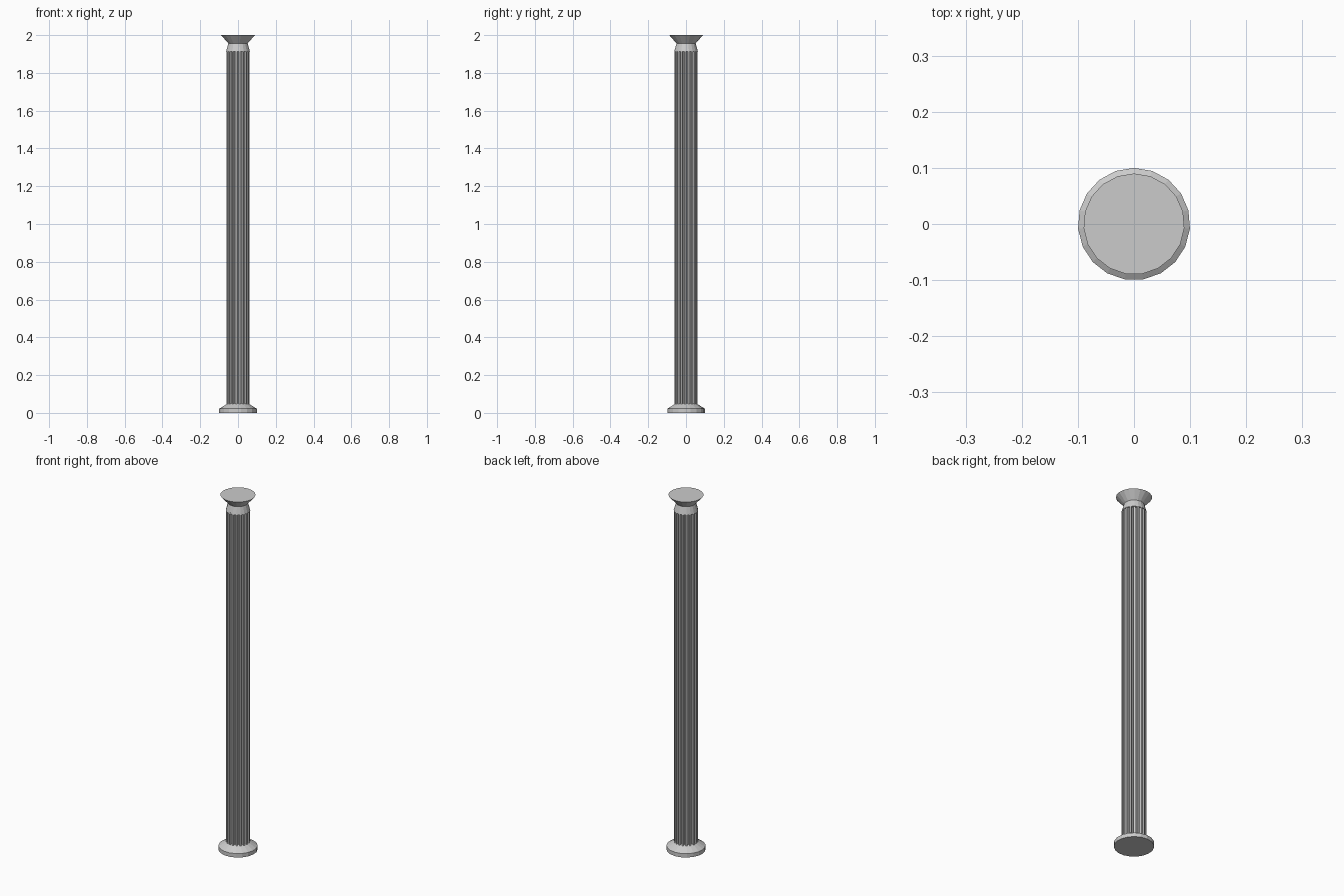
import bpy, bmesh
from math import cos, sin, pi

if "Cube" in bpy.data.objects:
    bpy.data.objects.remove(bpy.data.objects["Cube"])

SIDES = 19


def ring(points, z):
    return [(x, y, z) for x, y in points]


def circle(r):
    # one corner points to the back (+y)
    return [(r * cos(pi / 2 + 2 * pi * i / SIDES), r * sin(pi / 2 + 2 * pi * i / SIDES))
            for i in range(SIDES)]


def fluted(r, depth):
    # each side: narrow ridge followed by a flat-bottomed groove
    pts = []
    step = 2 * pi / SIDES
    for i in range(SIDES):
        for t, rad in ((-0.2, r), (0.2, r), (0.35, r - depth), (0.65, r - depth)):
            a = pi / 2 + (i + t) * step
            pts.append((rad * cos(a), rad * sin(a)))
    return pts


def loft(name, rings):
    bm = bmesh.new()
    loops = [[bm.verts.new(p) for p in r] for r in rings]
    n = len(loops[0])
    for lo, hi in zip(loops, loops[1:]):
        for i in range(n):
            j = (i + 1) % n
            bm.faces.new((lo[i], lo[j], hi[j], hi[i]))
    bm.faces.new(loops[0][::-1])
    bm.faces.new(loops[-1])
    mesh = bpy.data.meshes.new(name)
    bm.to_mesh(mesh)
    bm.free()
    obj = bpy.data.objects.new(name, mesh)
    bpy.context.collection.objects.link(obj)
    return obj


def turned(name, profile):
    return loft(name, [ring(circle(r), z) for r, z in profile])


# round foot with sloping top
turned("column_base", [(0.10, 0.0), (0.10, 0.022), (0.055, 0.05)])

# fluted shaft
shaft = fluted(0.061, 0.010)
loft("column_shaft", [ring(shaft, 0.03), ring(shaft, 1.92)])

# tapered neck and flared capital
turned("column_capital", [(0.063, 1.914), (0.051, 1.956), (0.09, 2.0)])
